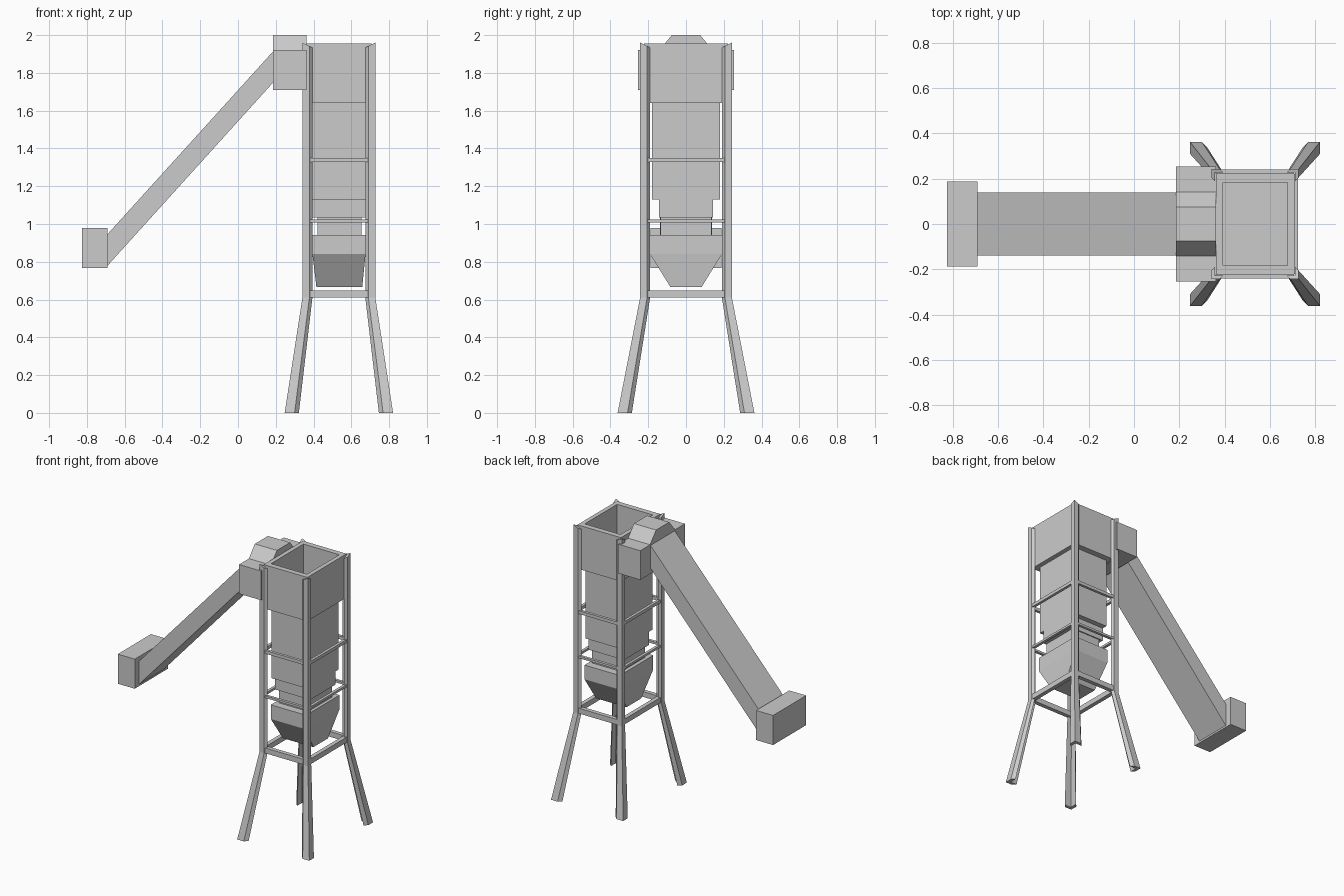
import bpy, bmesh

if "Cube" in bpy.data.objects:
    bpy.data.objects.remove(bpy.data.objects["Cube"])

CX = 0.534  # tower centre in x


def make(name, verts, faces):
    me = bpy.data.meshes.new(name)
    bm = bmesh.new()
    vs = [bm.verts.new(v) for v in verts]
    for f in faces:
        bm.faces.new([vs[i] for i in f])
    bmesh.ops.recalc_face_normals(bm, faces=bm.faces)
    bm.to_mesh(me)
    bm.free()
    ob = bpy.data.objects.new(name, me)
    bpy.context.collection.objects.link(ob)
    return ob


def loft(name, rings):
    """Skin equal-length rings of points and cap both ends."""
    n = len(rings[0])
    verts = [p for r in rings for p in r]
    faces = [list(range(n)), [len(verts) - n + i for i in range(n)]]
    for k in range(len(rings) - 1):
        for i in range(n):
            j = (i + 1) % n
            faces.append([k * n + i, k * n + j, (k + 1) * n + j, (k + 1) * n + i])
    return make(name, verts, faces)


def rect(x0, x1, hy, z):
    return [(x0, -hy, z), (x1, -hy, z), (x1, hy, z), (x0, hy, z)]


def box(name, x0, x1, y0, y1, z0, z1):
    return loft(name, [[(x0, y0, z), (x1, y0, z), (x1, y1, z), (x0, y1, z)] for z in (z0, z1)])


# Corner posts: angle-iron section, straight above and splayed below
SEC = [(0, 0), (0.037, 0), (0.053, 0.016), (0.016, 0.016), (0.016, 0.053), (0, 0.037)]


def post(name, sx, sy):
    rings = []
    for z, hx, hy, s, cut in ((0, 0.287, 0.362, 1.42, 0), (0.61, 0.193, 0.243, 1, 0),
                              (1.96, 0.193, 0.243, 1, 0.5)):
        rings.append([(CX + sx * (hx - a * s), sy * (hy - b * s), z - cut * max(a, b))
                      for a, b in SEC])
    loft(name, rings)


for sx, nx in ((-1, "left"), (1, "right")):
    for sy, ny in ((-1, "front"), (1, "back")):
        post(f"{ny}_{nx}_leg", sx, sy)

# Horizontal frame rings between the posts
for tag, z0, z1, t in (("lower", 0.61, 0.648, 0.03), ("middle", 1.008, 1.024, 0.02),
                       ("upper", 1.327, 1.35, 0.02)):
    for s, a, b in ((-1, "front", "left"), (1, "back", "right")):
        ys = sorted((s * 0.24, s * (0.24 - t)))
        box(f"{tag}_{a}_rail", CX - 0.17, CX + 0.17, *ys, z0, z1)
        xs = sorted((CX + s * 0.19, CX + s * (0.19 - t)))
        box(f"{tag}_{b}_rail", *xs, -0.22, 0.22, z0, z1)

# Open top bin with thick rim
loft("top_bin", [rect(0.394, 0.675, 0.182, 1.64), rect(0.361, 0.708, 0.223, 1.64),
                 rect(0.361, 0.708, 0.223, 1.955), rect(0.392, 0.677, 0.184, 1.955),
                 rect(0.392, 0.677, 0.184, 1.645)])

# Column sections below the bin
box("column", 0.394, 0.675, -0.18, 0.18, 1.13, 1.64)
box("column_neck", 0.394, 0.675, -0.143, 0.143, 1.035, 1.13)
box("lower_neck", 0.42, 0.653, -0.135, 0.135, 0.94, 1.035)

# Discharge hopper
loft("discharge_hopper", [rect(0.415, 0.658, 0.083, 0.667), rect(0.394, 0.675, 0.19, 0.84),
                          rect(0.394, 0.675, 0.19, 0.942)])

# Inclined conveyor with tail box, head box and cap
box("conveyor_tail", -0.825, -0.69, -0.188, 0.188, 0.767, 0.98)
loft("conveyor_belt", [[(x, -0.138, a), (x, 0.138, a), (x, 0.138, b), (x, -0.138, b)]
                       for x, a, b in ((-0.69, 0.78, 0.947), (0.187, 1.75, 1.915))])
box("conveyor_head", 0.186, 0.362, -0.254, 0.254, 1.71, 1.92)
loft("head_cap", [rect(0.186, 0.362, 0.142, 1.92), rect(0.186, 0.362, 0.075, 2.0)])
